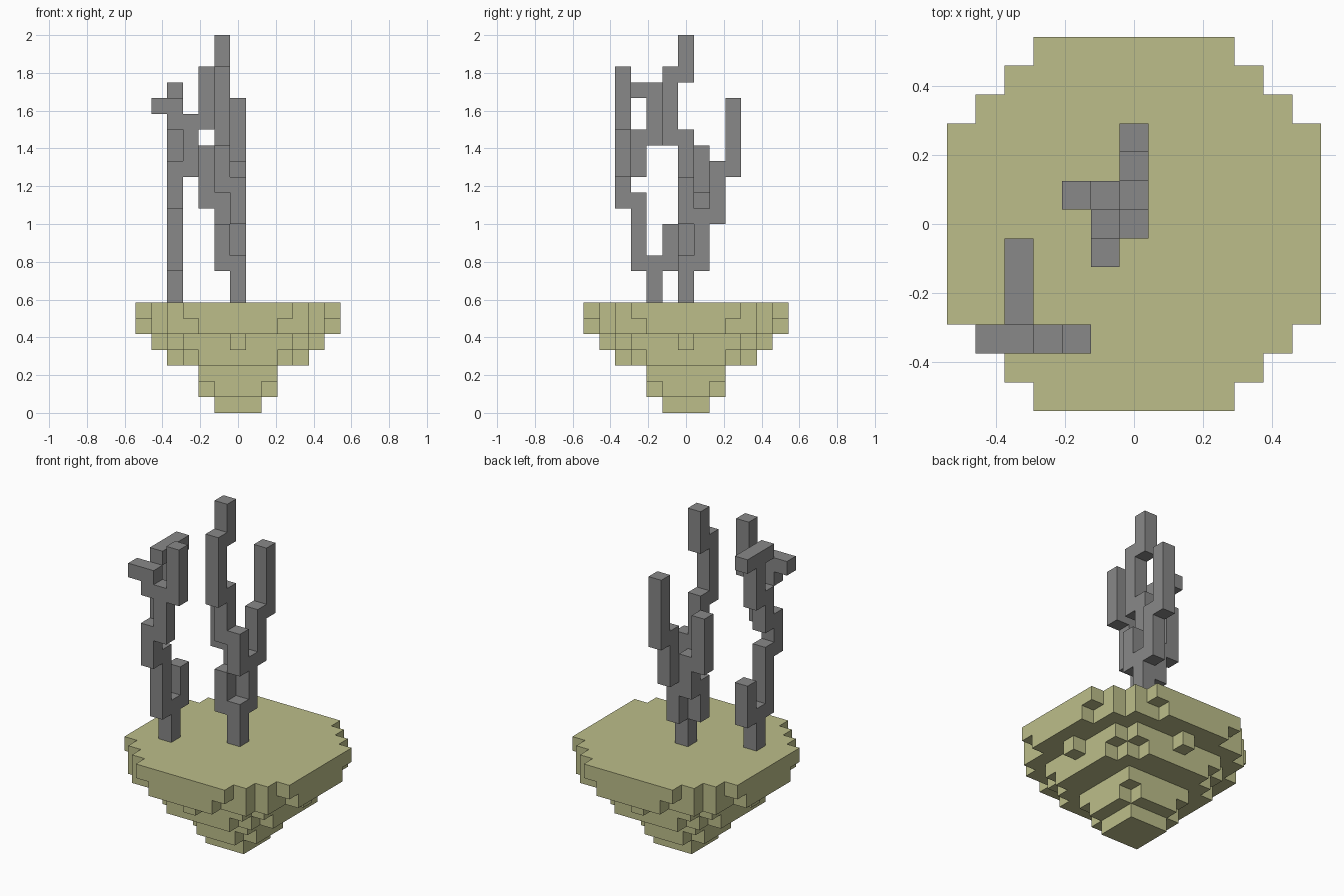
import bpy, bmesh
from mathutils import Vector

U = 2 / 24  # edge of one block

cube = bpy.data.objects.get("Cube")
if cube:
    bpy.data.objects.remove(cube, do_unlink=True)


def material(name, rgb):
    m = bpy.data.materials.new(name)
    m.use_nodes = True
    color = (*rgb, 1)
    m.diffuse_color = color
    bsdf = next(n for n in m.node_tree.nodes if n.type == "BSDF_PRINCIPLED")
    bsdf.inputs["Base Color"].default_value = color
    return m


def block_object(name, cells, mat, merge):
    """Skin a set of grid cells, leaving out the faces between neighbours."""
    bm = bmesh.new()
    for cell in cells:
        center = Vector(cell) + Vector((0, 0, 0.5))
        for axis in range(3):
            for sign in (-1, 1):
                n = Vector((0, 0, 0))
                n[axis] = sign
                if tuple(int(c) for c in Vector(cell) + n) in cells:
                    continue
                a = Vector((0, 0, 0))
                a[(axis + 1) % 3] = 0.5
                b = n.cross(a)
                mid = center + n / 2
                corners = (mid - a - b, mid + a - b, mid + a + b, mid - a + b)
                bm.faces.new([bm.verts.new(p * U) for p in corners])
    bmesh.ops.remove_doubles(bm, verts=bm.verts, dist=U / 100)
    if merge:
        bmesh.ops.dissolve_limit(bm, angle_limit=0.01, verts=bm.verts, edges=bm.edges)
    mesh = bpy.data.meshes.new(name)
    bm.to_mesh(mesh)
    bm.free()
    mesh.materials.append(mat)
    obj = bpy.data.objects.new(name, mesh)
    bpy.context.collection.objects.link(obj)
    return obj


def columns(segments):
    """Cells of vertical runs given as (x, y, lowest, highest)."""
    return {(x, y, z) for x, y, lo, hi in segments for z in range(lo, hi + 1)}


sand = material("pale_sand", (0.507, 0.515, 0.254))
gray = material("gray_branch", (0.246, 0.246, 0.246))

# Floating island: stacked round layers, squared radius from bottom to top
layer_limits = [2, 5, 8, 20, 25, 42, 46]
island = {(x, y, z) for z, limit in enumerate(layer_limits)
          for x in range(-6, 7) for y in range(-6, 7) if x * x + y * y <= limit}
block_object("island", island, sand, False)

# Middle tree: trunk, rear branch, tall branch, side branch
middle_tree = columns([
    (0, 0, 7, 9), (0, 1, 9, 12), (0, 2, 12, 15), (0, 3, 15, 19),
    (0, 0, 12, 14), (-1, 0, 14, 17), (-1, -1, 17, 21), (-1, 0, 21, 23),
    (-1, 0, 9, 11), (-1, 1, 11, 13), (-2, 1, 13, 16),
])
block_object("middle_tree", middle_tree, gray, True)

# Right tree: trunk, low stub, front branch with side arm, rear branch with top arm
right_tree = columns([
    (-4, -2, 7, 9), (-4, -1, 9, 11), (-4, -3, 9, 13), (-4, -4, 13, 15),
    (-3, -4, 15, 18), (-2, -4, 18, 21), (-4, -4, 18, 19), (-5, -4, 19, 19),
    (-4, -3, 15, 17), (-4, -2, 17, 20), (-4, -3, 20, 20), (-4, -1, 20, 20),
])
block_object("right_tree", right_tree, gray, True)
